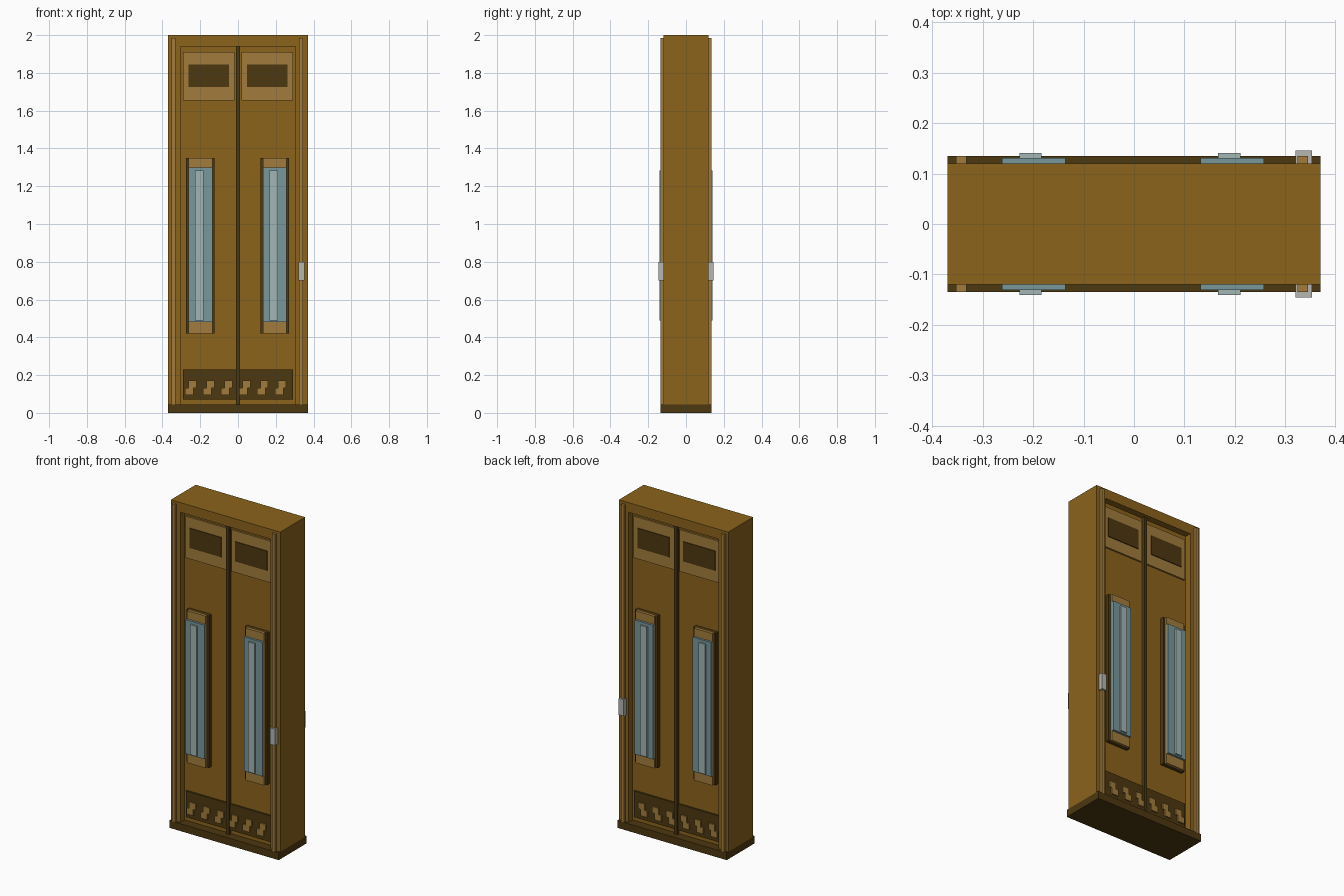
import bpy, bmesh

if "Cube" in bpy.data.objects:
    bpy.data.objects.remove(bpy.data.objects["Cube"])


def mat(name, rgb):
    m = bpy.data.materials.new(name)
    m.diffuse_color = (*rgb, 1)
    m.use_nodes = True
    m.node_tree.nodes["Principled BSDF"].inputs["Base Color"].default_value = m.diffuse_color
    return m


BROWN = mat("bronze", (0.26, 0.125, 0.011))
LIGHT = mat("light_bronze", (0.36, 0.2, 0.045))
DARK = mat("dark_bronze", (0.075, 0.04, 0.005))
GLASS = mat("blue_grey", (0.19, 0.31, 0.33))
PALE = mat("pale_blue", (0.36, 0.47, 0.46))
STEEL = mat("steel", (0.47, 0.47, 0.45))


def prism(name, pts, y0, y1, m):
    """Extrude an x-z outline from y0 to y1."""
    bm = bmesh.new()
    face = bm.faces.new([bm.verts.new((x, y0, z)) for x, z in pts])
    ext = bmesh.ops.extrude_face_region(bm, geom=[face])
    for v in ext["geom"]:
        if isinstance(v, bmesh.types.BMVert):
            v.co.y = y1
    bmesh.ops.recalc_face_normals(bm, faces=bm.faces)
    me = bpy.data.meshes.new(name)
    bm.to_mesh(me)
    bm.free()
    me.materials.append(m)
    ob = bpy.data.objects.new(name, me)
    bpy.context.collection.objects.link(ob)
    return ob


def rect(x0, x1, z0, z1):
    return [(x0, z0), (x1, z0), (x1, z1), (x0, z1)]


def both(name, pts, near, far, m):
    """Relief part on the front, mirrored to the back face."""
    ob = prism(name, pts, -near, -far, m)
    mod = ob.modifiers.new("Mirror", 'MIRROR')
    mod.use_axis = (False, True, False)
    return ob


# Plinth, frame and recessed door slab
prism("plinth", rect(-0.37, 0.37, 0, 0.045), -0.135, 0.135, DARK)
prism("frame", [(-0.37, 0.045), (-0.37, 2), (0.37, 2), (0.37, 0.045),
                (0.305, 0.045), (0.305, 1.94), (-0.305, 1.94), (-0.305, 0.045)],
      -0.12, 0.12, BROWN)
prism("door_slab", rect(-0.305, 0.305, 0.045, 1.94), -0.08, 0.08, BROWN)
both("centre_seam", rect(-0.01, 0.01, 0.045, 1.94), 0.08, 0.1, DARK)

# Vertical strips on the jambs and the lock pad
for side, x in (("left", -0.353), ("right", 0.324)):
    both(side + "_jamb_strip", rect(x, x + 0.021, 0.045, 1.985), 0.12, 0.135, LIGHT)
both("lock_pad", rect(0.32, 0.353, 0.70, 0.80), 0.12, 0.146, STEEL)

# Upper panels and tall windows of each leaf
for side, s, wx in (("left", -1, -0.199), ("right", 1, 0.195)):
    p = s * 0.155
    both(side + "_upper_panel", rect(p - 0.136, p + 0.136, 1.655, 1.91), 0.08, 0.09, LIGHT)
    both(side + "_vent", rect(p - 0.108, p + 0.108, 1.725, 1.845), 0.09, 0.095, DARK)
    both(side + "_window_channel", rect(wx - 0.075, wx + 0.075, 0.42, 1.35), 0.08, 0.105, DARK)
    both(side + "_window_caps", rect(wx - 0.063, wx + 0.063, 0.42, 1.35), 0.105, 0.118, LIGHT)
    both(side + "_window_pane", rect(wx - 0.063, wx + 0.063, 0.48, 1.30), 0.118, 0.131, GLASS)
    both(side + "_window_bar", rect(wx - 0.028, wx + 0.016, 0.488, 1.283), 0.131, 0.141, PALE)

# Kick plate with a row of stepped studs
both("kick_plate", rect(-0.29, 0.29, 0.07, 0.23), 0.08, 0.09, DARK)
for i in range(6):
    x = -0.28 + 0.095 * i
    both(f"step_stud_{i + 1}",
         [(x, 0.095), (x + 0.045, 0.095), (x + 0.045, 0.133), (x + 0.06, 0.133),
          (x + 0.06, 0.172), (x + 0.018, 0.172), (x + 0.018, 0.133), (x, 0.133)],
         0.09, 0.098, LIGHT)
